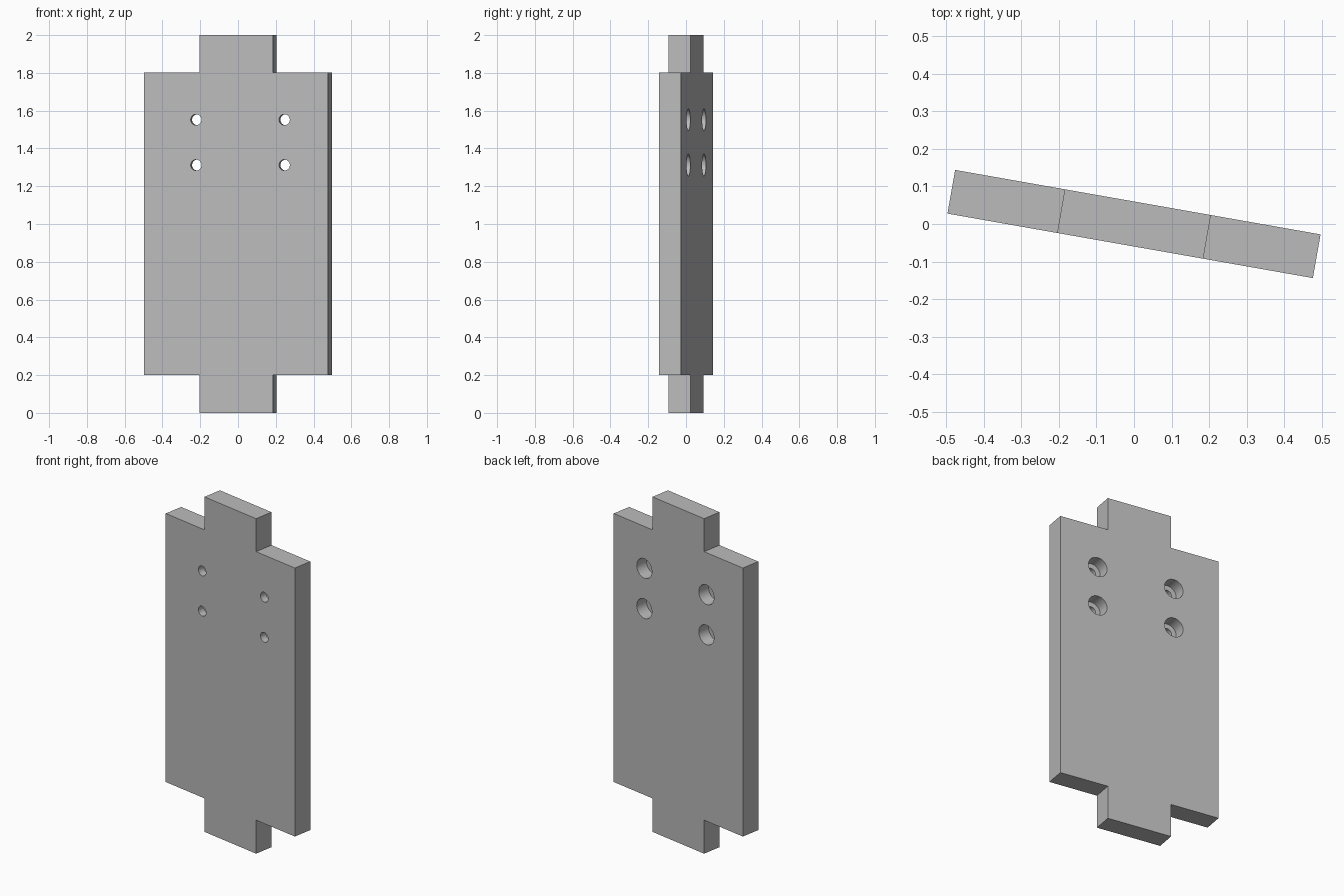
import bpy, bmesh, math
from mathutils import Matrix

cube = bpy.data.objects.get("Cube")
if cube:
    bpy.data.objects.remove(cube, do_unlink=True)

YAW = Matrix.Rotation(math.radians(-10), 4, 'Z')
WIDTH, THICK, TAB = 0.988, 0.118, 0.395
LOW, HIGH, TOP = 0.2, 1.803, 2.0
HOLE_X, HOLE_Z = (-0.215, 0.26), (1.312, 1.552)
BORE_DEPTH = 0.075

grey = bpy.data.materials.new("plain_grey")
grey.use_nodes = True
colour = (0.5, 0.5, 0.5, 1)
grey.diffuse_color = colour
grey.node_tree.nodes["Principled BSDF"].inputs["Base Color"].default_value = colour


def make_object(name, bm):
    bmesh.ops.recalc_face_normals(bm, faces=bm.faces)
    mesh = bpy.data.meshes.new(name)
    bm.to_mesh(mesh)
    bm.free()
    mesh.materials.append(grey)
    obj = bpy.data.objects.new(name, mesh)
    obj.matrix_world = YAW
    bpy.context.collection.objects.link(obj)
    return obj


# Plate outline with a tab at each end, extruded through its thickness
half, tab = WIDTH / 2, TAB / 2
right = [(tab, 0), (tab, LOW), (half, LOW), (half, HIGH), (tab, HIGH), (tab, TOP)]
outline = right + [(-x, z) for x, z in reversed(right)]
bm = bmesh.new()
face = bm.faces.new([bm.verts.new((x, -THICK / 2, z)) for x, z in outline])
extruded = bmesh.ops.extrude_face_region(bm, geom=[face])
bmesh.ops.translate(bm, vec=(0, THICK, 0),
                    verts=[v for v in extruded["geom"] if isinstance(v, bmesh.types.BMVert)])
plate = make_object("tabbed_plate", bm)


def cut_holes(name, radius, y0, y1):
    """Cut a cylinder from y0 to y1 at all four hole positions."""
    bm = bmesh.new()
    for x in HOLE_X:
        for z in HOLE_Z:
            place = Matrix.Translation((x, (y0 + y1) / 2, z)) @ Matrix.Rotation(math.pi / 2, 4, 'X')
            bmesh.ops.create_cone(bm, cap_ends=True, segments=48, radius1=radius,
                                  radius2=radius, depth=y1 - y0, matrix=place)
    cutter = make_object(name, bm)
    cutter.hide_render = True
    cutter.hide_set(True)
    mod = plate.modifiers.new(name, 'BOOLEAN')
    mod.operation, mod.solver, mod.object = 'DIFFERENCE', 'EXACT', cutter
    bpy.context.view_layer.objects.active = plate
    bpy.context.view_layer.update()
    bpy.ops.object.modifier_apply(modifier=name)
    bpy.data.objects.remove(cutter, do_unlink=True)


# Wide counterbores from the back, then narrow holes right through
cut_holes("counterbore_cutter", 0.058, THICK / 2 - BORE_DEPTH, THICK)
cut_holes("through_hole_cutter", 0.029, -THICK, THICK)

# Smooth hole walls, sharp edges
bpy.ops.object.select_all(action='DESELECT')
plate.select_set(True)
bpy.context.view_layer.objects.active = plate
bpy.ops.object.shade_smooth_by_angle(angle=math.radians(30))
